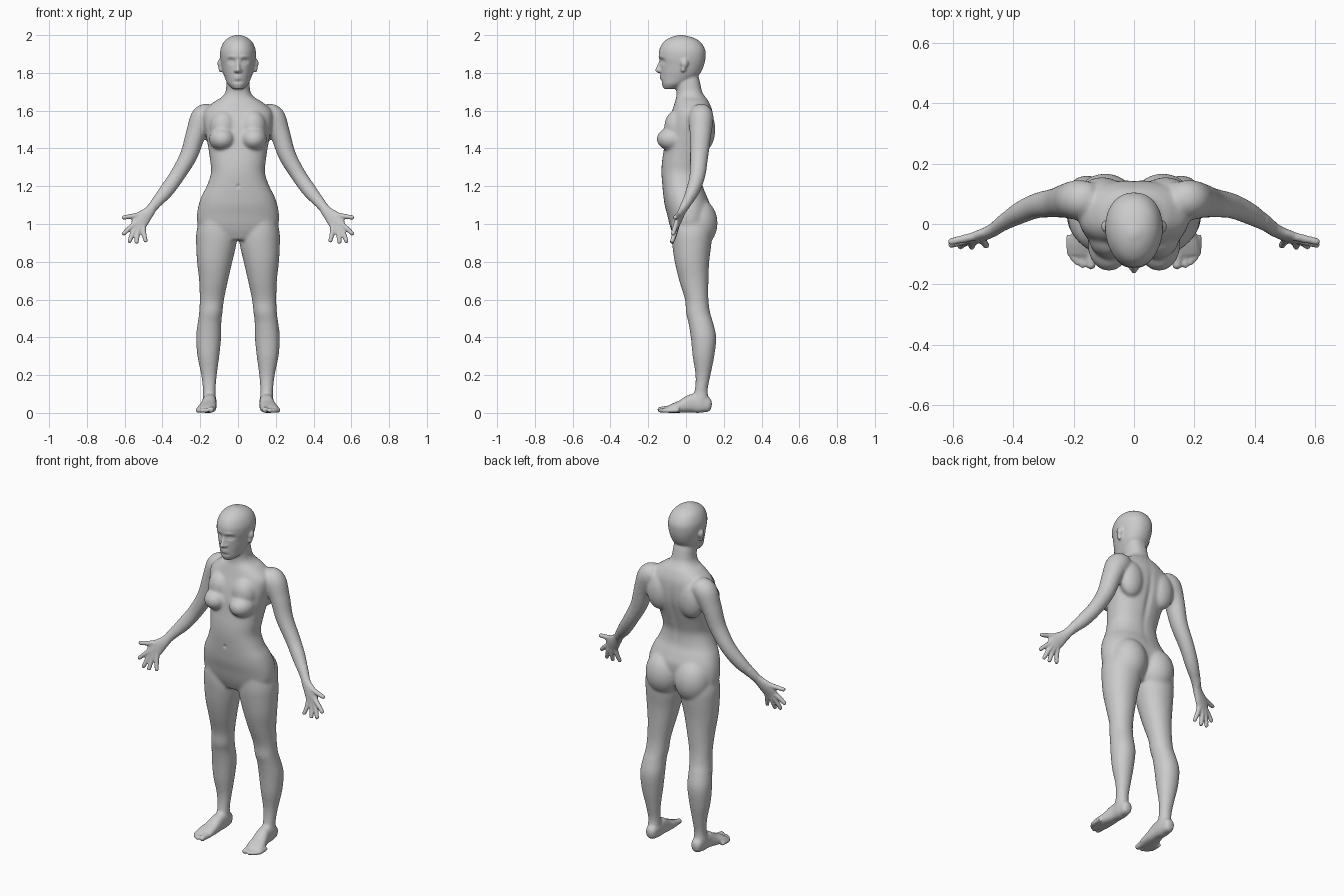
import bpy, bmesh, math
from mathutils import Vector

bm = bmesh.new()
N = 40


def spline(pts, steps=6):
    """Catmull-Rom through tuples of any length."""
    out = []
    for i in range(len(pts) - 1):
        p0, p1, p2 = pts[max(i - 1, 0)], pts[i], pts[i + 1]
        p3 = pts[min(i + 2, len(pts) - 1)]
        for k in range(steps):
            t = k / steps
            out.append([0.5 * (2 * b + (c - a) * t + (2 * a - 5 * b + 4 * c - d) * t * t
                               + (3 * b - a - 3 * c + d) * t ** 3)
                        for a, b, c, d in zip(p0, p1, p2, p3)])
    return out + [list(pts[-1])]


def outline(e):
    f = lambda v: math.copysign(abs(v) ** (2 / e), v)
    return [(f(math.cos(2 * math.pi * i / N)), f(math.sin(2 * math.pi * i / N))) for i in range(N)]


def skin(rings, both=False):
    for s in ((1, -1) if both else (1,)):
        vs = [[bm.verts.new((p[0] * s, p[1], p[2])) for p in r] for r in rings]
        for a, b in zip(vs, vs[1:]):
            for i in range(N):
                bm.faces.new((a[i], a[(i + 1) % N], b[(i + 1) % N], b[i]))
        bm.faces.new(vs[0])
        bm.faces.new(vs[-1])


def stack(rows, e=2.2, both=False, egg=0.0):
    """Horizontal sections: z, inner x, outer x, front y, back y."""
    rings = []
    for z, x0, x1, y0, y1 in spline(rows):
        rings.append([((x0 + x1) / 2 + (x1 - x0) / 2 * c * (1 - egg * max(0, -s)),
                       (y0 + y1) / 2 + (y1 - y0) / 2 * s, z) for c, s in outline(e)])
    skin(rings, both)


def tube(rows, ref=(0, 1, 0), e=2.0):
    """Mirrored limb along a path: x, y, z, two radii."""
    pts = spline(rows)
    rings = []
    for i, p in enumerate(pts):
        t = Vector(pts[min(i + 1, len(pts) - 1)][:3]) - Vector(pts[max(i - 1, 0)][:3])
        u = t.cross(Vector(ref)).normalized()
        v = u.cross(t).normalized()
        rings.append([Vector(p[:3]) + u * p[3] * c + v * p[4] * s for c, s in outline(e)])
    skin(rings, True)


def blob(c, r, both=True):
    rings = [[(c[0] + r[0] * math.sin(a) * p, c[1] + r[1] * math.sin(a) * q, c[2] + r[2] * math.cos(a))
              for p, q in outline(2)] for a in [math.pi * (k + 0.2) / 20.4 for k in range(21)]]
    skin(rings, both)


def digit(rows, r):
    tube([(*p, r * k, r * k) for p, k in zip(rows, (1.15, 1.05, 0.9))],
         (0, 0, 1) if rows[0][2] < 0.1 else (0, 1, 0))
    blob(rows[-1], (r * 0.92,) * 3)


# torso and neck
stack([(z, -w, w, f, b) for z, w, f, b in (
    (.915, .09, -.055, .08), (.96, .185, -.075, .105), (1.0, .214, -.088, .122), (1.05, .217, -.1, .128),
    (1.1, .209, -.113, .128), (1.15, .192, -.12, .11), (1.2, .166, -.125, .09), (1.27, .143, -.13, .085),
    (1.33, .147, -.127, .1), (1.4, .157, -.117, .122), (1.47, .17, -.108, .14), (1.54, .182, -.093, .145),
    (1.6, .178, -.073, .14), (1.65, .122, -.058, .12), (1.67, .088, -.052, .105), (1.7, .066, -.05, .086),
    (1.76, .059, -.055, .072), (1.8, .05, -.03, .06))], 2.3)
# chest, shoulder blades, buttocks
blob((.083, -.07, 1.45), (.07, .086, .063))
blob((.078, -.045, 1.515), (.072, .07, .09))
blob((.105, .1, 1.5), (.075, .055, .11))
blob((.095, .065, 1.005), (.105, .102, .13))

# head, nose, ears
stack([(z, -w, w, f, b) for z, w, f, b in (
    (1.715, .028, -.117, -.05), (1.74, .054, -.128, .0), (1.77, .068, -.132, .05), (1.8, .079, -.134, .077),
    (1.84, .088, -.137, .095), (1.88, .095, -.143, .103), (1.92, .094, -.142, .102), (1.96, .078, -.122, .08),
    (1.985, .052, -.088, .042), (1.998, .022, -.05, -.005), (2.001, .006, -.035, -.022))], 2.2, egg=.12)
stack([(1.875, -.008, .008, -.14, -.1), (1.85, -.01, .01, -.149, -.1), (1.82, -.014, .014, -.163, -.1),
       (1.81, -.016, .016, -.164, -.1), (1.8, -.012, .012, -.15, -.1)], 2)
blob((.012, -.138, 1.812), (.01, .014, .01))
blob((.096, -.008, 1.85), (.013, .02, .024))
blob((.092, -.014, 1.822), (.011, .013, .022))

# arms
tube([(.13, .08, 1.58, .05, .055), (.18, .08, 1.565, .068, .066), (.222, .077, 1.48, .054, .058),
      (.26, .07, 1.365, .047, .049), (.323, .06, 1.255, .041, .042), (.38, .035, 1.175, .039, .036),
      (.43, .005, 1.115, .03, .027), (.462, -.018, 1.075, .026, .021)])
# palms and fingers
tube([(.45, -.01, 1.09, .026, .022), (.475, -.025, 1.06, .031, .02), (.505, -.038, 1.03, .042, .018),
      (.528, -.048, 1.0, .042, .015), (.54, -.052, .985, .034, .011)])
digit([(.495, -.032, 1.055), (.55, -.046, 1.043), (.604, -.058, 1.035)], .013)
digit([(.54, -.05, 1.005), (.576, -.06, .976), (.604, -.068, .95)], .0125)
digit([(.533, -.05, .995), (.558, -.06, .95), (.574, -.073, .91)], .0125)
digit([(.52, -.05, .988), (.532, -.06, .945), (.537, -.074, .905)], .0125)
digit([(.502, -.045, 1.0), (.498, -.058, .95), (.489, -.071, .912)], .012)

# legs
stack([(1.02, .03, .205, -.075, .125), (.96, .012, .22, -.078, .137), (.9, .008, .222, -.074, .135),
       (.8, .03, .217, -.06, .123), (.7, .053, .206, -.036, .119), (.6, .074, .203, -.006, .119),
       (.53, .082, .206, .0, .128), (.48, .088, .213, .012, .143), (.4, .089, .222, .025, .16),
       (.3, .099, .215, .035, .15), (.2, .112, .195, .05, .13), (.12, .118, .186, .046, .115),
       (.06, .117, .187, .03, .122), (.02, .122, .182, .03, .12)], 2.1, True)
blob((.148, .035, .55), (.035, .036, .045))
# feet and toes
tube([(.15, .135, .035, .012, .014), (.15, .122, .038, .028, .034), (.15, .08, .05, .036, .05),
      (.151, .03, .05, .037, .049), (.157, -.02, .035, .043, .035), (.166, -.07, .024, .05, .024),
      (.172, -.103, .016, .045, .016)], (0, 0, 1), 2.4)
for x, y, r in ((.142, -.135, .017), (.17, -.135, .0125), (.188, -.126, .012),
                (.202, -.113, .0115), (.212, -.097, .0115)):
    digit([(x - .002, y + .06, r + .004), (x, y + .03, r + .002), (x, y, r)], r)

# fuse the parts into one skin
mesh = bpy.data.meshes.new("body")
bmesh.ops.recalc_face_normals(bm, faces=bm.faces)
bm.to_mesh(mesh)
bm.free()
body = bpy.data.objects.new("body", mesh)
bpy.context.collection.objects.link(body)


def bake():
    bpy.context.view_layer.update()
    new = bpy.data.meshes.new_from_object(body.evaluated_get(bpy.context.evaluated_depsgraph_get()))
    body.modifiers.clear()
    body.data = new


rm = body.modifiers.new("fuse", 'REMESH')
rm.mode = 'VOXEL'
rm.voxel_size = 0.006
bake()

# smooth the large forms strongly, the head lightly, hands and feet barely
group = body.vertex_groups.new(name="soft")
soft = {1.0: [], 0.15: []}
for v in body.data.vertices:
    x, y, z = v.co
    if z > 1.71:
        soft[0.15].append(v.index)
    elif z > 0.09 and abs(x) < 0.44:
        soft[1.0].append(v.index)
for w, ids in soft.items():
    group.add(ids, w, 'REPLACE')
for its, name in ((24, "soft"), (2, "")):
    m = body.modifiers.new("smooth", 'SMOOTH')
    m.factor, m.iterations, m.vertex_group = 0.5, its, name
bake()

# sculpted details: centre, reach, push along y
details = [
    ((.036, -.13, 1.862), (.02, .04, .013), .013),   # eye sockets
    ((.036, -.13, 1.86), (.01, .04, .006), -.006),   # eyelids
    ((.034, -.135, 1.886), (.026, .04, .008), -.004),  # brows
    ((0, -.135, 1.776), (.02, .03, .011), -.009),    # lips
    ((0, -.14, 1.776), (.02, .03, .0035), .006),     # mouth line
    ((0, -.13, 1.753), (.025, .03, .007), .004),     # below the lip
    ((0, -.128, 1.2), (.007, .03, .009), .008),      # navel
    ((0, .13, 1.38), (.018, .06, .17), -.008),       # spine
]
for v in body.data.vertices:
    p = v.co.copy()
    for c, r, push in details:
        for s in ((1, -1) if c[0] else (1,)):
            d = ((p.x - s * c[0]) / r[0]) ** 2 + ((p.y - c[1]) / r[1]) ** 2 + ((p.z - c[2]) / r[2]) ** 2
            if d < 8:
                v.co.y += push * math.exp(-d)
    v.co.z = max(v.co.z, 0)
for p in body.data.polygons:
    p.use_smooth = True
